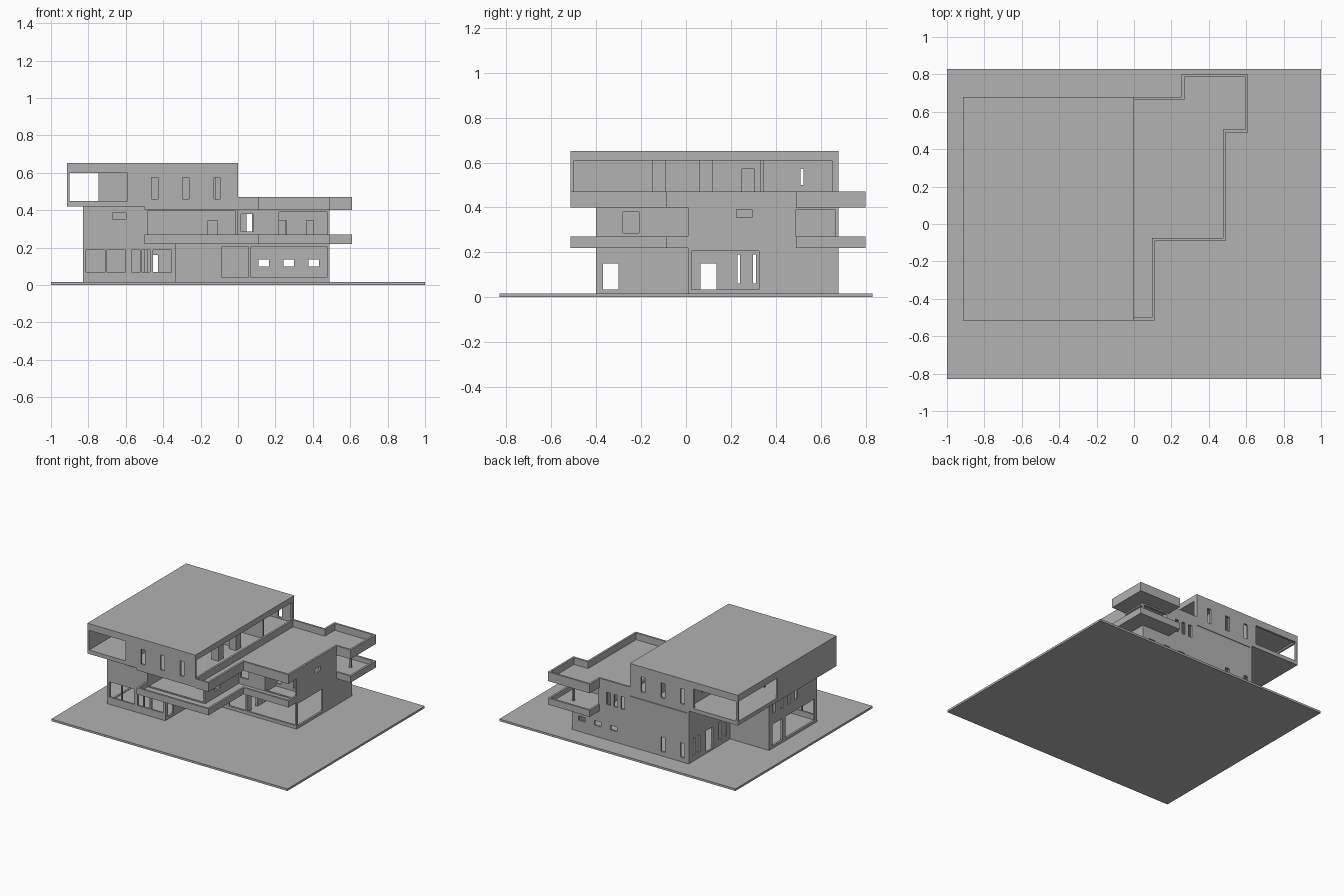
import bpy
import bmesh
from mathutils import Vector

if "Cube" in bpy.data.objects:
    bpy.data.objects.remove(bpy.data.objects["Cube"], do_unlink=True)

plaster = bpy.data.materials.new("matte_grey")
plaster.use_nodes = True
grey = (0.445, 0.445, 0.445, 1)
plaster.diffuse_color = grey
plaster.node_tree.nodes["Principled BSDF"].inputs["Base Color"].default_value = grey

THICK = 0.015
# Main plan lines
LEFT, RIGHT, FRONT, BACK = -0.83, 0.49, -0.4, 0.68      # house body
INNER_LEFT, INNER_FRONT, WING_BACK = -0.5, 0.01, 0.18   # corners of the plan
ROOF_LEFT, ROOF_FRONT = -0.915, -0.515                  # cantilevered top floor
# Main heights
GROUND, FLOOR1, FLOOR2, SLAB, CEIL, TOP = 0.016, 0.22, 0.4, 0.45, 0.612, 0.652


def finish(name, bm, faces, offset):
    """Extrude flat faces into a closed solid and link it."""
    out = bmesh.ops.extrude_face_region(bm, geom=faces)["geom"]
    moved = [v for v in out if isinstance(v, bmesh.types.BMVert)]
    bmesh.ops.translate(bm, verts=moved, vec=offset)
    bmesh.ops.dissolve_limit(bm, angle_limit=0.01, verts=bm.verts[:], edges=bm.edges[:])
    bmesh.ops.recalc_face_normals(bm, faces=bm.faces[:])
    mesh = bpy.data.meshes.new(name)
    bm.to_mesh(mesh)
    bm.free()
    mesh.materials.append(plaster)
    obj = bpy.data.objects.new(name, mesh)
    bpy.context.collection.objects.link(obj)


def prism(name, points, z0, z1):
    bm = bmesh.new()
    face = bm.faces.new([bm.verts.new((x, y, z0)) for x, y in points])
    finish(name, bm, [face], Vector((0, 0, z1 - z0)))


def box(name, x0, x1, y0, y1, z0, z1):
    prism(name, [(x0, y0), (x1, y0), (x1, y1), (x0, y1)], z0, z1)


def wall(name, axis, at, inward, u0, u1, z0, z1, holes=()):
    """Wall on the plane axis = at, running u0 to u1, with rectangular holes."""
    us = sorted({u0, u1} | {u for h in holes for u in h[:2]})
    zs = sorted({z0, z1} | {z for h in holes for z in h[2:]})
    bm = bmesh.new()
    grid = {}

    def vert(u, z):
        if (u, z) not in grid:
            grid[u, z] = bm.verts.new((at, u, z) if axis == "x" else (u, at, z))
        return grid[u, z]

    faces = []
    for a, b in zip(us, us[1:]):
        for c, d in zip(zs, zs[1:]):
            u, z = (a + b) / 2, (c + d) / 2
            if not any(h[0] < u < h[1] and h[2] < z < h[3] for h in holes):
                faces.append(bm.faces.new([vert(a, c), vert(b, c), vert(b, d), vert(a, d)]))
    step = inward * THICK
    finish(name, bm, faces, Vector((step, 0, 0) if axis == "x" else (0, step, 0)))


def windows(centres, width, z0, z1):
    return [(c - width / 2, c + width / 2, z0, z1) for c in centres]


def parapet(name, path, z0, z1):
    """Thin upstand following a counter-clockwise path, mitred at the corners."""
    pts = [Vector(p) for p in path]
    normals = []
    for a, b in zip(pts, pts[1:]):
        d = (b - a).normalized()
        normals.append(Vector((-d.y, d.x)))
    inner = []
    for i, p in enumerate(pts):
        n = normals[i - 1:i + 1] if i else normals[:1]
        inner.append(p + sum(n, Vector((0, 0))) * THICK)
    prism(name, [tuple(p) for p in pts + inner[::-1]], z0, z1)


# Ground plate and floor slabs
box("ground_plate", -1, 1, -0.83, 0.83, 0, GROUND)
box("wing_ground_floor", LEFT, -0.335, FRONT, WING_BACK, GROUND, 0.03)
box("main_ground_floor", INNER_LEFT, RIGHT, INNER_FRONT, BACK, GROUND, 0.03)
box("wing_middle_floor", LEFT, INNER_LEFT, FRONT, WING_BACK, FLOOR1 - THICK, FLOOR1)
box("main_middle_floor", INNER_LEFT, RIGHT, INNER_FRONT, BACK, FLOOR1 - THICK, FLOOR1)

# Front wing, ground level
panes = windows([-0.762, -0.652, -0.546, -0.494, -0.405], 0.1, 0.07, 0.187)
panes[2:4] = windows([-0.546, -0.494], 0.046, 0.07, 0.187)
wall("wing_front_ground", "y", FRONT, 1, LEFT, -0.335, GROUND, FLOOR1, panes)
wall("wing_right_ground", "x", -0.335, -1, FRONT, INNER_FRONT, GROUND, FLOOR1,
     windows([-0.335], 0.07, 0.035, 0.15))
wall("wing_left", "x", LEFT, 1, FRONT, WING_BACK, GROUND, 0.42,
     [(-0.37, -0.02, 0.035, 0.2), (0.02, 0.14, 0.035, 0.2)]
     + windows([0.12, 0.03, -0.06, -0.15], 0.03, 0.28, 0.37))
wall("wing_back", "y", WING_BACK, -1, LEFT, INNER_LEFT, GROUND, 0.42)

# Front wing, middle level with its recessed balcony room
wall("wing_front_middle", "y", FRONT, 1, LEFT, 0, FLOOR1, 0.42,
     [(-0.67, -0.6, 0.353, 0.385), (-0.485, -0.015, 0.24, 0.395)])
wall("wing_right_middle", "x", 0, -1, FRONT, INNER_FRONT, FLOOR1, FLOOR2,
     windows([-0.245], 0.07, 0.285, 0.38))
wall("balcony_room_back", "y", -0.15, 1, INNER_LEFT, 0, FLOOR1, FLOOR2,
     windows([-0.135], 0.05, 0.235, 0.345))
wall("balcony_room_side", "x", INNER_LEFT, 1, FRONT, WING_BACK, FLOOR1, FLOOR2)

# Main block outer walls
wall("main_front", "y", INNER_FRONT, 1, -0.335, RIGHT, GROUND, FLOOR2,
     [(-0.085, 0.475, 0.04, 0.215), (0.015, 0.08, 0.285, 0.38), (0.22, 0.475, 0.24, 0.39)])
wall("main_right", "x", RIGHT, -1, INNER_FRONT, BACK, GROUND, FLOOR2,
     [(0.025, 0.325, 0.035, 0.21), (0.225, 0.295, 0.355, 0.39), (0.49, 0.665, 0.235, 0.39)])
wall("main_back", "y", BACK, -1, INNER_LEFT, RIGHT, GROUND, FLOOR2,
     windows([0.137, 0.272, 0.405], 0.055, 0.1, 0.135)
     + windows([0.06, 0.12, 0.18], 0.03, 0.285, 0.38)
     + windows([-0.28, -0.445], 0.034, 0.05, 0.16)
     + [(0.27, 0.475, 0.235, 0.39)])
wall("main_left", "x", INNER_LEFT, 1, WING_BACK, BACK, GROUND, 0.42,
     windows([0.235, 0.305, 0.56, 0.62], 0.025, 0.06, 0.19)
     + windows([0.43], 0.08, 0.03, 0.19))

# Main block inner walls
wall("hall_wall", "x", 0.07, -1, INNER_FRONT, BACK, GROUND, FLOOR1,
     windows([0.1], 0.07, 0.03, 0.15) + windows([0.235, 0.305], 0.012, 0.06, 0.19))
wall("middle_recess_back", "y", 0.15, 1, 0.2, RIGHT, FLOOR1, FLOOR2,
     windows([0.237, 0.385], 0.04, 0.24, 0.345))
wall("middle_recess_side", "x", 0.2, 1, INNER_FRONT, 0.15, FLOOR1, FLOOR2)
wall("rear_loggia_front", "y", 0.49, -1, 0.255, RIGHT, FLOOR1, FLOOR2)
wall("rear_loggia_side", "x", 0.255, 1, 0.49, BACK, FLOOR1, FLOOR2)

# Lower balconies
front_path = [(INNER_LEFT, FRONT), (INNER_LEFT, ROOF_FRONT), (0.11, ROOF_FRONT),
              (0.11, -0.09), (RIGHT, -0.09), (RIGHT, INNER_FRONT)]
prism("front_balcony_floor", front_path + [(INNER_LEFT, INNER_FRONT)], FLOOR1, 0.235)
parapet("front_balcony_parapet", front_path, FLOOR1, 0.27)
rear_path = [(RIGHT, 0.49), (0.61, 0.49), (0.61, 0.8), (0.255, 0.8), (0.255, BACK)]
prism("rear_balcony_floor", rear_path + [(0.255, 0.49)], FLOOR1, 0.235)
parapet("rear_balcony_parapet", rear_path, FLOOR1, 0.27)

# Upper terrace
terrace = [(0, ROOF_FRONT)] + front_path[2:5] + rear_path + [(0, BACK)]
prism("terrace_floor", terrace, FLOOR2, 0.418)
parapet("terrace_parapet", terrace, FLOOR2, 0.47)

# Cantilevered top floor
box("top_floor_slab", INNER_LEFT, 0, ROOF_FRONT, BACK, FLOOR2 + 0.004, SLAB)
box("loggia_slab", ROOF_LEFT, INNER_LEFT, ROOF_FRONT, BACK, 0.42, SLAB)
box("roof", ROOF_LEFT, 0, ROOF_FRONT, BACK, CEIL, TOP)
slots = windows([-0.445, -0.28, -0.112], 0.034, 0.46, 0.575)
wall("top_front", "y", ROOF_FRONT, 1, ROOF_LEFT, 0, SLAB, CEIL,
     slots + [(-0.9, -0.59, SLAB, 0.6)])
wall("top_back", "y", BACK, -1, ROOF_LEFT, 0, SLAB, CEIL,
     slots + [(-0.9, -0.54, SLAB, 0.6)])
wall("top_left", "x", ROOF_LEFT, 1, ROOF_FRONT, BACK, SLAB, CEIL,
     [(0.2, 0.665, SLAB, 0.6)])
wall("top_right", "x", 0, -1, ROOF_FRONT, BACK, SLAB, CEIL,
     [(-0.5, 0.65, 0.47, 0.608)])

# Top floor inner walls and piers
slit = windows([0.517], 0.015, 0.5, 0.57)
wall("top_partition", "y", 0.1, 1, -0.745, -0.1, SLAB, CEIL)
wall("top_loggia_wall", "x", INNER_LEFT, 1, 0.1, BACK, SLAB, CEIL, slit)
wall("top_front_loggia_wall", "x", -0.575, 1, ROOF_FRONT, 0.1, SLAB, CEIL)
wall("top_room_wall", "x", -0.2, -1, 0.1, BACK, SLAB, CEIL,
     slit + windows([0.277], 0.055, SLAB, 0.57))
for i, y in enumerate([-0.122, 0.09]):
    box(f"top_pier_{i + 1}", -0.12, -0.06, y - 0.03, y + 0.03, SLAB, CEIL)
wall("top_cross_wall", "y", 0.33, 1, -0.2, -0.02, SLAB, CEIL)
